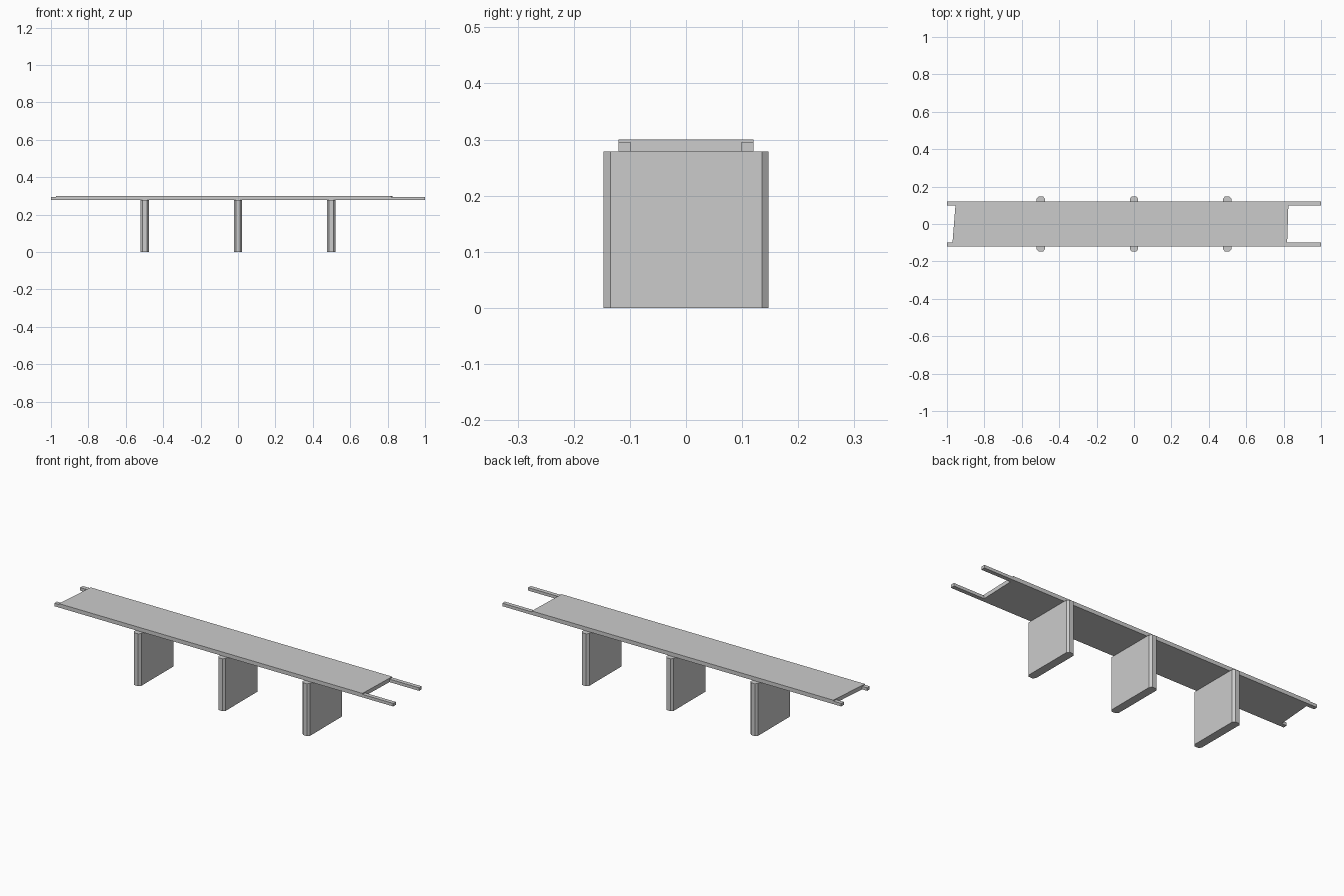
import bpy

if "Cube" in bpy.data.objects:
    bpy.data.objects.remove(bpy.data.objects["Cube"])


def prism(name, outline, z0, z1):
    """Extrude a flat xy outline (counter-clockwise) from z0 to z1."""
    n = len(outline)
    verts = [(x, y, z) for z in (z0, z1) for x, y in outline]
    faces = [tuple(reversed(range(n))), tuple(range(n, 2 * n))]
    faces += [(i, (i + 1) % n, n + (i + 1) % n, n + i) for i in range(n)]
    mesh = bpy.data.meshes.new(name)
    mesh.from_pydata(verts, [], faces)
    obj = bpy.data.objects.new(name, mesh)
    bpy.context.collection.objects.link(obj)
    return obj


# Deck slab with slightly skewed ends
prism("deck", [(-0.972, -0.12), (0.818, -0.12), (0.826, 0.12), (-0.953, 0.12)], 0.279, 0.30)

# Side beams running past both ends of the deck
for side, y0, y1 in (("front", -0.12, -0.098), ("back", 0.098, 0.12)):
    prism(side + "_beam", [(-1, y0), (1, y0), (1, y1), (-1, y1)], 0.279, 0.295)

# Wall piers with chamfered noses
half = [(0.022, -0.135), (0.022, 0.135), (0.012, 0.147)]
for i, x in enumerate((-0.498, 0, 0.498)):
    pts = [(0.012, -0.147)] + half
    pts += [(-px, -py) for px, py in pts]
    prism(f"pier_{i + 1}", [(x + px, py) for px, py in pts], 0, 0.279)
